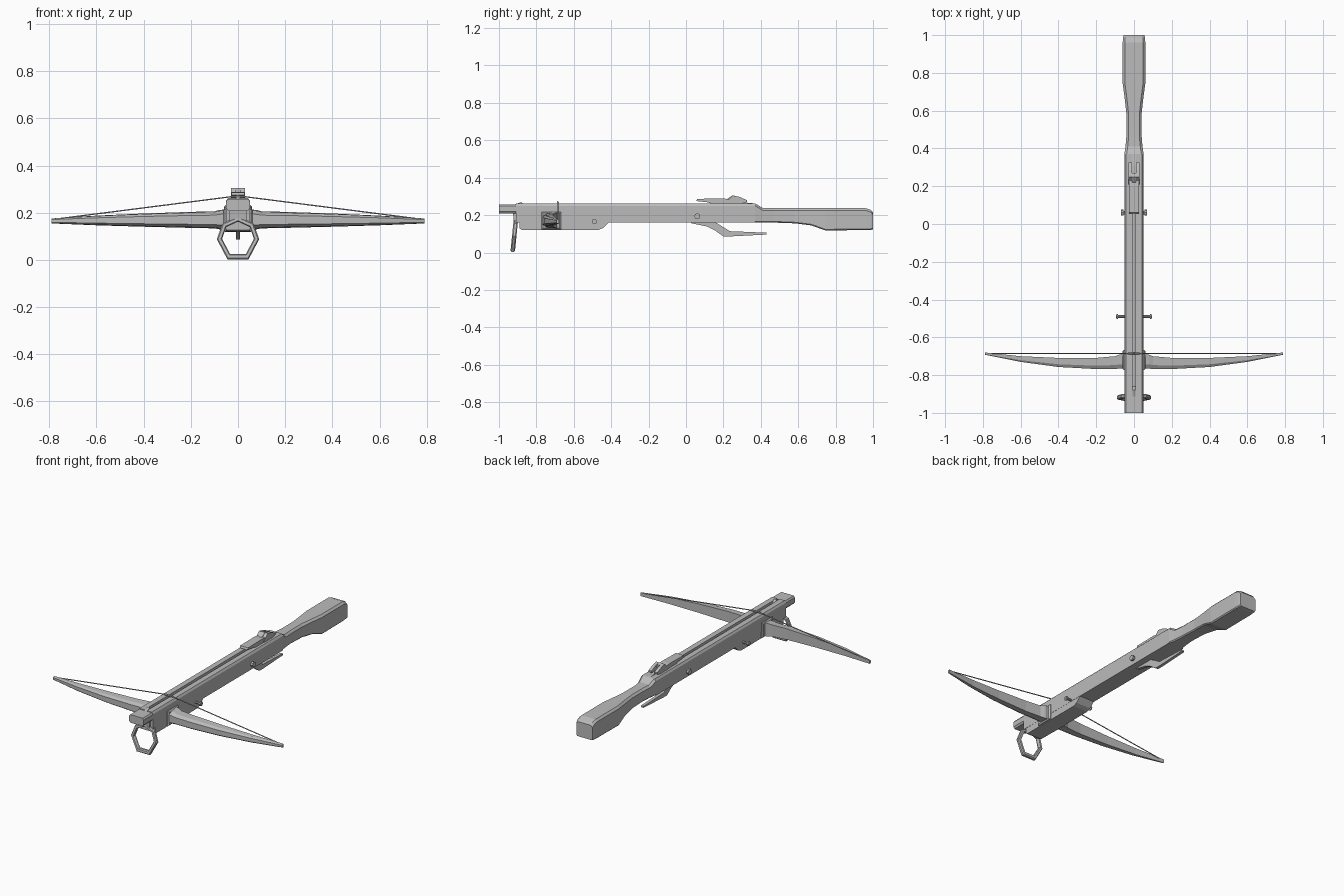
import bpy, bmesh, math
from mathutils import Vector

grey = bpy.data.materials.new("plain grey")
grey.diffuse_color = (0.5, 0.5, 0.5, 1)


def loft(name, rings, closed=False):
    """Skin a row of equal-length point rings, capped unless closed."""
    bm = bmesh.new()
    vs = [[bm.verts.new(p) for p in r] for r in rings]
    n = len(rings[0])
    for i in range(len(vs) if closed else len(vs) - 1):
        a, b = vs[i], vs[(i + 1) % len(vs)]
        for j in range(n):
            k = (j + 1) % n
            bm.faces.new((a[j], a[k], b[k], b[j]))
    if not closed:
        bm.faces.new(vs[0])
        bm.faces.new(vs[-1])
    bmesh.ops.recalc_face_normals(bm, faces=bm.faces)
    me = bpy.data.meshes.new(name)
    bm.to_mesh(me)
    bm.free()
    ob = bpy.data.objects.new(name, me)
    bpy.context.collection.objects.link(ob)
    me.materials.append(grey)
    return ob


def side_plate(name, profile, x0, x1):
    """Extrude a (y, z) outline across x."""
    return loft(name, [[(x, y, z) for y, z in profile] for x in (x0, x1)])


def along_y(name, half, stations):
    """Sweep a mirrored (x, z) outline along y."""
    ring = half + [(-x, z) for x, z in reversed(half)]
    return loft(name, [[(x, y, z) for x, z in ring] for y in stations])


def rod(name, a, b, r, sides=8):
    a, b = Vector(a), Vector(b)
    q = (b - a).to_track_quat('Z', 'Y')
    ts = [math.tau * i / sides for i in range(sides)]
    return loft(name, [[p + q @ Vector((r * math.cos(t), r * math.sin(t), 0))
                        for t in ts] for p in (a, b)])


# Grooved tiller and its plain nose
along_y("tiller", [(0.009, 0.246), (0.009, 0.262), (0.043, 0.262),
                   (0.051, 0.25), (0.051, 0.16)], [-0.91, 0.37])
along_y("nose", [(0.043, 0.258), (0.05, 0.248), (0.05, 0.218),
                 (0.042, 0.208)], [-1.0, -0.90])
side_plate("nose_wedge", [(-0.92, 0.255), (-0.88, 0.27), (-0.86, 0.25)],
           -0.009, 0.009)

# Deeper fore block holding the bow
side_plate("fore_block", [(-0.89, 0.21), (-0.89, 0.128), (-0.875, 0.12),
                          (-0.47, 0.12), (-0.445, 0.13), (-0.41, 0.163),
                          (-0.41, 0.21)], -0.05, 0.05)

# Shoulder stock: y, half width, bottom, top
stock = []
for y, w, b, t in [(0.37, 0.051, 0.16, 0.262), (0.41, 0.045, 0.16, 0.238),
                   (0.47, 0.040, 0.16, 0.237), (0.58, 0.040, 0.156, 0.237),
                   (0.67, 0.050, 0.145, 0.237), (0.745, 0.060, 0.118, 0.237),
                   (0.96, 0.060, 0.120, 0.237), (0.988, 0.058, 0.121, 0.228),
                   (1.0, 0.055, 0.123, 0.214)]:
    c = 0.012
    half = [(w - c, t), (w, t - c), (w, b + c / 2), (w - c / 2, b)]
    stock.append([(x, y, z) for x, z in
                  half + [(-x, z) for x, z in reversed(half)]])
loft("shoulder_stock", stock)

# Bow limbs: x, front y, back y, bottom, top
limb = [(0.04, -0.765, -0.685, 0.128, 0.215),
        (0.08, -0.766, -0.692, 0.130, 0.212),
        (0.10, -0.767, -0.700, 0.134, 0.206),
        (0.20, -0.768, -0.709, 0.136, 0.204),
        (0.40, -0.757, -0.709, 0.141, 0.197),
        (0.60, -0.730, -0.700, 0.147, 0.188),
        (0.79, -0.692, -0.680, 0.155, 0.176)]
for s, side in ((1, "right"), (-1, "left")):
    rings = []
    for x, f, k, b, t in limb:
        m, h = (b + t) / 2, (t - b) / 2
        ym = f + (k - f) * 0.3
        rings.append([(s * x, y, z) for y, z in
                      ((k, b), (ym, m - h * 0.9), (f, m - h * 0.55),
                       (f, m + h * 0.55), (ym, m + h * 0.9), (k, t))])
    loft(side + "_limb", rings)
    # Flared collar where the limb meets the block
    loft(side + "_collar",
         [[(s * x, y, z) for y, z in ((-0.72 - d, 0.17 - e), (-0.72 + d, 0.17 - e),
                                      (-0.72 + d, 0.17 + e), (-0.72 - d, 0.17 + e))]
          for x, d, e in ((0.045, 0.052, 0.047), (0.055, 0.052, 0.047),
                          (0.062, 0.044, 0.04))])
    rod(side + "_string", (s * 0.785, -0.685, 0.172), (0, -0.685, 0.272), 0.003, 6)

# String loop above the tiller
rod("string_knot", (-0.03, -0.685, 0.269), (0.03, -0.685, 0.269), 0.005, 6)

# Angular stirrup, leaning forward
outline = [(0.045, 0.003), (0.09, 0.088), (0.066, 0.155), (0, 0.185),
           (-0.066, 0.155), (-0.09, 0.088), (-0.045, 0.003)]
rings = []
for x, z in outline:
    ring = []
    for f, d in ((1, -0.006), (1, 0.006), (0.94, 0.012), (0.80, 0.012),
                 (0.75, 0.006), (0.75, -0.006), (0.80, -0.012), (0.94, -0.012)):
        zz = 0.095 + (z - 0.095) * f
        ring.append((x * f, -0.927 + 0.1 * zz + d, zz))
    rings.append(ring)
loft("stirrup", rings, closed=True)
side_plate("stirrup_bracket", [(-0.925, 0.21), (-0.92, 0.165), (-0.895, 0.16),
                               (-0.885, 0.21)], -0.035, 0.035)

# Cross pins with heads
rod("front_pin", (-0.095, -0.49, 0.165), (0.095, -0.49, 0.165), 0.007)
rod("rear_pin", (-0.06, 0.06, 0.194), (0.06, 0.06, 0.194), 0.010)
for s, side in ((1, "right"), (-1, "left")):
    rod(side + "_front_pin_head", (s * 0.084, -0.49, 0.165),
        (s * 0.092, -0.49, 0.165), 0.014)
    rod(side + "_rear_pin_head", (s * 0.056, 0.06, 0.194),
        (s * 0.07, 0.06, 0.194), 0.016)

# Bolt clip on top, with a forked rear sight
side_plate("bolt_clip", [(0.055, 0.275), (0.06, 0.287), (0.20, 0.289),
                         (0.25, 0.283), (0.25, 0.25), (0.16, 0.25),
                         (0.12, 0.268)], -0.027, 0.027)
side_plate("clip_base", [(0.13, 0.245), (0.13, 0.268), (0.31, 0.268),
                         (0.37, 0.262), (0.37, 0.245)], -0.0095, 0.0095)
for s, side in ((1, "right"), (-1, "left")):
    side_plate(side + "_sight_fork",
               [(0.21, 0.27), (0.235, 0.29), (0.25, 0.305), (0.285, 0.298),
                (0.325, 0.28), (0.325, 0.27), (0.29, 0.258), (0.22, 0.258)],
               s * 0.010, s * 0.030)
side_plate("sight_peak", [(0.21, 0.28), (0.25, 0.306), (0.27, 0.30),
                          (0.27, 0.27)], -0.01, 0.01)

# Trigger lever under the tiller
side_plate("trigger_lever", [(0.02, 0.165), (0.03, 0.156), (0.11, 0.14),
                             (0.155, 0.118), (0.20, 0.086), (0.235, 0.086),
                             (0.43, 0.096), (0.43, 0.106), (0.235, 0.114),
                             (0.17, 0.154), (0.15, 0.165)], -0.009, 0.009)
